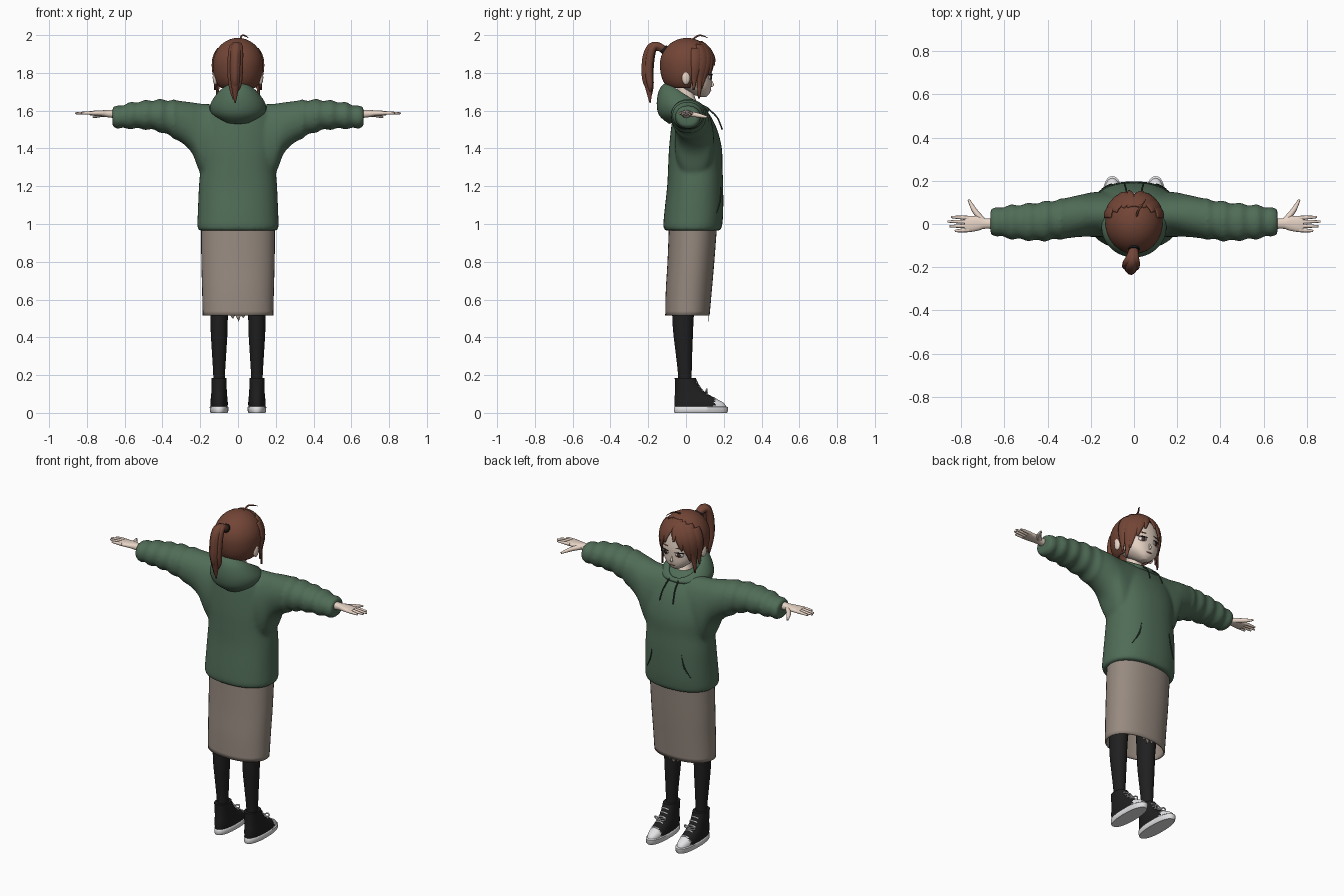
import bpy, bmesh, math

if "Cube" in bpy.data.objects:
    bpy.data.objects.remove(bpy.data.objects["Cube"])


def material(name, *rgb):
    m = bpy.data.materials.new(name)
    m.use_nodes = True
    m.diffuse_color = (*rgb, 1)
    m.node_tree.nodes["Principled BSDF"].inputs["Base Color"].default_value = (*rgb, 1)
    return m


GREEN = material("hoodie green", .08, .15, .095)
CORD = material("dark green", .025, .045, .03)
TAUPE = material("skirt taupe", .31, .255, .215)
SKIN = material("skin", .83, .68, .58)
HAIR = material("hair brown", .17, .06, .037)
BLACK = material("soft black", .014, .014, .015)
WHITE = material("white", .76, .76, .78)
IRIS = material("eye brown", .09, .035, .025)
LIP = material("lip", .45, .2, .17)


def finish(name, bm, *mats, angle=50):
    bmesh.ops.recalc_face_normals(bm, faces=bm.faces)
    me = bpy.data.meshes.new(name)
    bm.to_mesh(me)
    bm.free()
    for m in mats:
        me.materials.append(m)
    ob = bpy.data.objects.new(name, me)
    bpy.context.collection.objects.link(ob)
    bpy.ops.object.select_all(action='DESELECT')
    ob.select_set(True)
    bpy.context.view_layer.objects.active = ob
    bpy.ops.object.shade_smooth_by_angle(angle=math.radians(angle))
    return ob


def solidify(ob, thickness, offset):
    mod = ob.modifiers.new("thickness", 'SOLIDIFY')
    mod.thickness, mod.offset = thickness, offset


def body(rows, cx=0):
    # Rows of height, half width, back, front
    return [(z, z, cx - r, cx + r, y0, y1) for z, r, y0, y1 in rows]


def smooth(rings, k=4):
    # Round the run of sections with a spline
    out = []
    for i in range(len(rings) - 1):
        p = [rings[max(0, min(len(rings) - 1, i + d))] for d in (-1, 0, 1, 2)]
        for j in range(k):
            t = j / k
            out.append(tuple(b + .5 * t * (c - a + t * (2*a - 5*b + 4*c - d + t * (3*(b - c) + d - a)))
                             for a, b, c, d in zip(*p)))
    return out + [rings[-1]]


def loft(bm, rings, axis='z', n=2.3, seg=40, caps=True):
    loops = []
    for h0, h1, a0, a1, b0, b1 in rings:
        loop = []
        for i in range(seg):
            ang = 2 * math.pi * i / seg
            c, s = (math.copysign(abs(v) ** (2 / n), v) for v in (math.cos(ang), math.sin(ang)))
            a, b = (a0 + a1 + (a1 - a0) * c) / 2, (b0 + b1 + (b1 - b0) * s) / 2
            h = (h0 + h1 + (h1 - h0) * s) / 2
            loop.append(bm.verts.new((a, b, h) if axis == 'z' else (h, a, b)))
        loops.append(loop)
    for p, q in zip(loops, loops[1:]):
        for i in range(seg):
            j = (i + 1) % seg
            bm.faces.new((p[i], p[j], q[j], q[i]))
    if caps:
        bm.faces.new(loops[0])
        bm.faces.new(loops[-1])


def solid(name, rings, mat, **kw):
    bm = bmesh.new()
    loft(bm, rings, **kw)
    return finish(name, bm, mat)


def front_y(rings, x, z, n=2.3):
    # Front of a lofted body at a given x and height
    z = max(rings[0][0], min(rings[-1][0], z))
    lo, hi = next(p for p in zip(rings, rings[1:]) if p[1][0] >= z)
    t = (z - lo[0]) / max(1e-6, hi[0] - lo[0])
    _, _, a0, a1, b0, b1 = (u + (v - u) * t for u, v in zip(lo, hi))
    f = min(1, abs(2 * x - a0 - a1) / (a1 - a0))
    return (b0 + b1) / 2 + (b1 - b0) / 2 * (1 - f ** n) ** (1 / n)


def plate(name, cx, cz, rx, rz, rings, mat, lift=.003, sides=20):
    # Thin painted disc that follows the front of a body
    bm = bmesh.new()
    pts = [(cx, cz)] + [(cx + rx * math.cos(2 * math.pi * i / sides), cz + rz * math.sin(2 * math.pi * i / sides))
                        for i in range(sides)]
    vs = [bm.verts.new((x, front_y(rings, x, z) + lift, z)) for x, z in pts]
    for i in range(sides):
        bm.faces.new((vs[0], vs[i + 1], vs[(i + 1) % sides + 1]))
    solidify(finish(name, bm, mat), .002, 0)


def tube(name, pts, radii, mat):
    cu = bpy.data.curves.new(name, 'CURVE')
    cu.dimensions, cu.bevel_depth, cu.bevel_resolution, cu.use_fill_caps = '3D', 1, 3, True
    sp = cu.splines.new('NURBS')
    sp.points.add(len(pts) - 1)
    for p, co, r in zip(sp.points, pts, radii):
        p.co, p.radius = (*co, 1), r
    sp.order_u, sp.use_endpoint_u, sp.resolution_u = 3, True, 6
    cu.materials.append(mat)
    bpy.context.collection.objects.link(bpy.data.objects.new(name, cu))


SIDES = (("left", 1), ("right", -1))

# Hoodie: torso and wide sleeves fused into one cloth surface
torso = smooth(body([(.965, .205, -.11, .18), (.985, .215, -.12, .19), (1.06, .213, -.115, .197),
                     (1.2, .207, -.1, .197), (1.3, .2, -.095, .193), (1.4, .205, -.09, .19),
                     (1.5, .2, -.08, .165), (1.58, .18, -.068, .125), (1.63, .12, -.055, .08), (1.65, .05, -.03, .05)]))
arm = [(.15, -.06, .15, 1.22, 1.635), (.25, -.06, .135, 1.385, 1.645), (.34, -.07, .115, 1.455, 1.655),
       (.44, -.078, .1, 1.495, 1.657), (.55, -.07, .088, 1.505, 1.645), (.63, -.058, .078, 1.505, 1.627),
       (.665, -.05, .07, 1.515, 1.62)]
sleeves = smooth([(-r[0], -r[0], *r[1:]) for r in arm[::-1]] + [(r[0], r[0], *r[1:]) for r in arm], 6)
folds = []
for x, _, a0, a1, b0, b1 in sleeves:
    w = .006 * math.sin(abs(x) * 80) if .33 < abs(x) < .64 else 0
    folds.append((x, x, a0 - w, a1 + w, b0 - w, b1 + w))
bm = bmesh.new()
loft(bm, torso)
loft(bm, folds, axis='x', n=2.1)
hoodie = finish("hoodie", bm, GREEN)
mod = hoodie.modifiers.new("fuse", 'REMESH')
mod.mode, mod.voxel_size, mod.use_smooth_shade = 'VOXEL', .01, True
mod = hoodie.modifiers.new("soften", 'SMOOTH')
mod.factor, mod.iterations = .5, 6

# Lowered hood, drawstrings and pocket openings
hood = [(1.53, 1.59, -.10, .10, -.09, .10), (1.575, 1.595, -.14, .14, -.142, .118), (1.64, 1.605, -.15, .15, -.155, .125),
        (1.71, 1.615, -.128, .128, -.142, .12), (1.745, 1.62, -.1, .1, -.11, .108),
        (1.73, 1.605, -.085, .085, -.085, .092), (1.62, 1.56, -.075, .075, -.065, .07)]
solid("hood", smooth(hood), GREEN, n=2, caps=False)
for side, s in SIDES:
    tube(side + "_drawstring", [(s*.03, .112, 1.615), (s*.036, .16, 1.575), (s*.042, .178, 1.54), (s*.045, .192, 1.5)],
         [.004] * 4, CORD)
    slit = [(s * x, z) for x, z in ((.1, 1.2), (.105, 1.15), (.125, 1.1), (.15, 1.06))]
    tube(side + "_pocket_opening", [(x, front_y(torso, x, z) + .001, z) for x, z in slit], [.001, .004, .004, .001], CORD)

# Skirt with a frayed front hem
skirt_rings = smooth(body([(.515, .187, -.11, .125), (.65, .19, -.107, .137), (.8, .194, -.098, .15), (1, .196, -.09, .165)]))
solidify(solid("skirt", skirt_rings, TAUPE, n=2.2, caps=False), .008, -1)
bm = bmesh.new()
for x, drop in ((-.03, .018), (0, .032), (.025, .014)):
    bm.faces.new([bm.verts.new((x + dx, .118, .52 - dz)) for dx, dz in ((-.016, 0), (.016, 0), (.004, drop + .004))])
solidify(finish("frayed_hem", bm, TAUPE), .004, 0)

# Legs and high-top shoes
for side, s in SIDES:
    cx = s * .1
    solid(side + "_leg", smooth(body([(.1, .03, -.04, .03), (.2, .031, -.042, .03), (.32, .038, -.055, .033),
                                      (.42, .044, -.067, .037), (.52, .047, -.073, .042), (.7, .06, -.075, .06)], cx)),
          BLACK, n=2, seg=24)
    solid(side + "_sole", body([(0, .044, -.06, .216), (.006, .048, -.063, .221), (.03, .05, -.064, .222),
                                (.034, .046, -.06, .216)], cx), WHITE)
    upper = smooth(body([(.03, .045, -.06, .214), (.052, .046, -.062, .2), (.078, .044, -.061, .155),
                         (.11, .041, -.058, .1), (.15, .04, -.058, .068), (.185, .04, -.06, .052)], cx))
    bm = bmesh.new()
    loft(bm, upper)
    for f in bm.faces:
        f.material_index = int(f.calc_center_median().y > .15)
    finish(side + "_shoe", bm, BLACK, WHITE)
    for i in range(5):
        z = .08 + i * .021
        tube(f"{side}_lace_{i + 1}", [(cx + d, front_y(upper, cx + d, z + e) + .002, z + e)
                                      for d, e in ((-.024, -.006), (0, .004), (.024, -.006))], [.0045] * 3, WHITE)
    for d in (-1, 1):
        tube(side + "_lace_bow", [(cx, .108, .115), (cx + d*.03, .115, .135), (cx + d*.04, .1, .105), (cx, .112, .11)],
             [.004] * 4, WHITE)

# Hands
for side, s in SIDES:
    palm = [(.62, -.024, .026, 1.557, 1.607), (.69, -.022, .026, 1.565, 1.603), (.72, -.03, .036, 1.57, 1.602),
            (.76, -.037, .037, 1.573, 1.6), (.785, -.034, .034, 1.576, 1.597)]
    solid(side + "_palm", smooth([(s * r[0], s * r[0], *r[1:]) for r in palm]), SKIN, axis='x', seg=20)
    for finger, y, tip in (("little", -.028, .83), ("ring", -.009, .855), ("middle", .01, .863), ("index", .028, .847)):
        tube(f"{side}_{finger}_finger", [(s*.765, y, 1.587), (s*.81, y * 1.1, 1.588), (s * tip, y * 1.15, 1.586)],
             [.01, .009, .005], SKIN)
    tube(side + "_thumb", [(s*.7, .015, 1.583), (s*.735, .055, 1.578), (s*.752, .085, 1.571), (s*.766, .113, 1.566)],
         [.015, .013, .01, .005], SKIN)

# Neck, head and face
solid("neck", smooth(body([(1.56, .06, -.05, .09), (1.62, .05, -.045, .07), (1.68, .043, -.045, .045),
                           (1.76, .043, -.045, .05)])), SKIN, seg=24)
head = smooth(body([(1.673, .018, .07, .108), (1.69, .048, .03, .124), (1.72, .083, -.02, .133), (1.76, .105, -.06, .136),
                    (1.82, .115, -.09, .137), (1.9, .104, -.08, .122), (1.945, .06, -.05, .08)]))
solid("head", head, SKIN)
tube("nose", [(0, .13, 1.765), (0, .141, 1.742), (0, .142, 1.733), (0, .13, 1.727)], [.003, .006, .007, .004], SKIN)
plate("mouth", 0, 1.705, .018, .003, head, LIP)
for side, s in SIDES:
    plate(side + "_eye_white", s * .047, 1.776, .023, .013, head, WHITE, .002)
    plate(side + "_iris", s * .045, 1.776, .011, .013, head, IRIS, .004)
    plate(side + "_lashes", s * .048, 1.79, .027, .0035, head, BLACK, .005)
    plate(side + "_brow", s * .05, 1.817, .025, .003, head, HAIR, .003)
    bm = bmesh.new()
    bmesh.ops.create_icosphere(bm, subdivisions=3, radius=1)
    for v in bm.verts:
        v.co = (s * .12 + v.co.x * .014, v.co.y * .022, 1.775 + v.co.z * .038)
    finish(side + "_ear", bm, SKIN)


# Hair cap with an open face, then locks lying on it
def scalp(az, z, k=1, least=0):
    q = max(-1, min(1, (z - 1.845) / .14))
    f = math.sqrt(1 - q * q)
    f = max(f ** .5, least) if q < 0 else f
    return (.133 * f * k * math.sin(az), .005 + .143 * f * k * math.cos(az), z)


bm = bmesh.new()
bmesh.ops.create_uvsphere(bm, u_segments=64, v_segments=40, radius=1)
for v in bm.verts:
    v.co = scalp(math.atan2(v.co.x, v.co.y), 1.845 + .14 * v.co.z)


def below_hairline(f):
    c = f.calc_center_median()
    t = max(0, min(1, (abs(math.atan2(c.x, c.y)) - .75) / .6))
    return c.z < 1.925 - .205 * t


bmesh.ops.delete(bm, geom=[f for f in bm.faces if below_hairline(f)], context='FACES')
solidify(finish("hair_cap", bm, HAIR), .012, -1)


def lock(name, az0, az1, z0, z1, width):
    bm = bmesh.new()
    rows = []
    for i in range(13):
        t = i / 12
        w = width * (1 - t ** 2.5) + .01
        az, z = az0 + (az1 - az0) * t ** .8, z0 + (z1 - z0) * t ** 1.3
        rows.append([bm.verts.new(scalp(az + w * c / 3, z, 1.02 + .04 * (1 - (c / 3) ** 2), .9)) for c in range(-3, 4)])
    for p, q in zip(rows, rows[1:]):
        for i in range(6):
            bm.faces.new((p[i], p[i + 1], q[i + 1], q[i]))
    solidify(finish(name, bm, HAIR), .008, 0)


for i, spec in enumerate(((.05, .3, 1.965, 1.84, .2), (.2, .62, 1.965, 1.79, .25), (.35, .95, 1.96, 1.72, .25),
                          (-.15, -.5, 1.965, 1.81, .25), (-.35, -.85, 1.96, 1.74, .27), (-.1, -.16, 1.965, 1.86, .17))):
    lock(f"fringe_lock_{i + 1}", *spec)
for side, s in SIDES:
    lock(side + "_side_lock", s * .8, s * 1.08, 1.95, 1.665, .24)
    lock(side + "_temple_lock", s * 1.15, s * 1.3, 1.93, 1.71, .2)

# Ponytail, hair tie and loose top strand
for i, (dx, dy, end, r) in enumerate(((0, 0, 1.64, .03), (-.02, .012, 1.66, .022), (.02, .008, 1.7, .021), (0, -.012, 1.72, .02))):
    tube(f"ponytail_strand_{i + 1}", [(0, -.105, 1.915), (dx / 2 - .005, -.15, 1.965 - r / 2), (dx - .012, -.195 + dy, 1.925),
                                      (dx - .015, -.208 + dy, 1.8), (dx - .015, -.195 + dy, 1.72), (dx / 2 - .015, -.19, end)],
         [.018, r * .8, r, r, r * .7, .003], HAIR)
tube("hair_tie", [(0, -.108, 1.917), (0, -.122, 1.93)], [.025, .025], BLACK)
tube("loose_strand", [(.012, .03, 1.972), (.015, .06, 2), (.04, .09, 1.998), (.055, .115, 1.985)], [.005, .005, .004, .001], HAIR)
